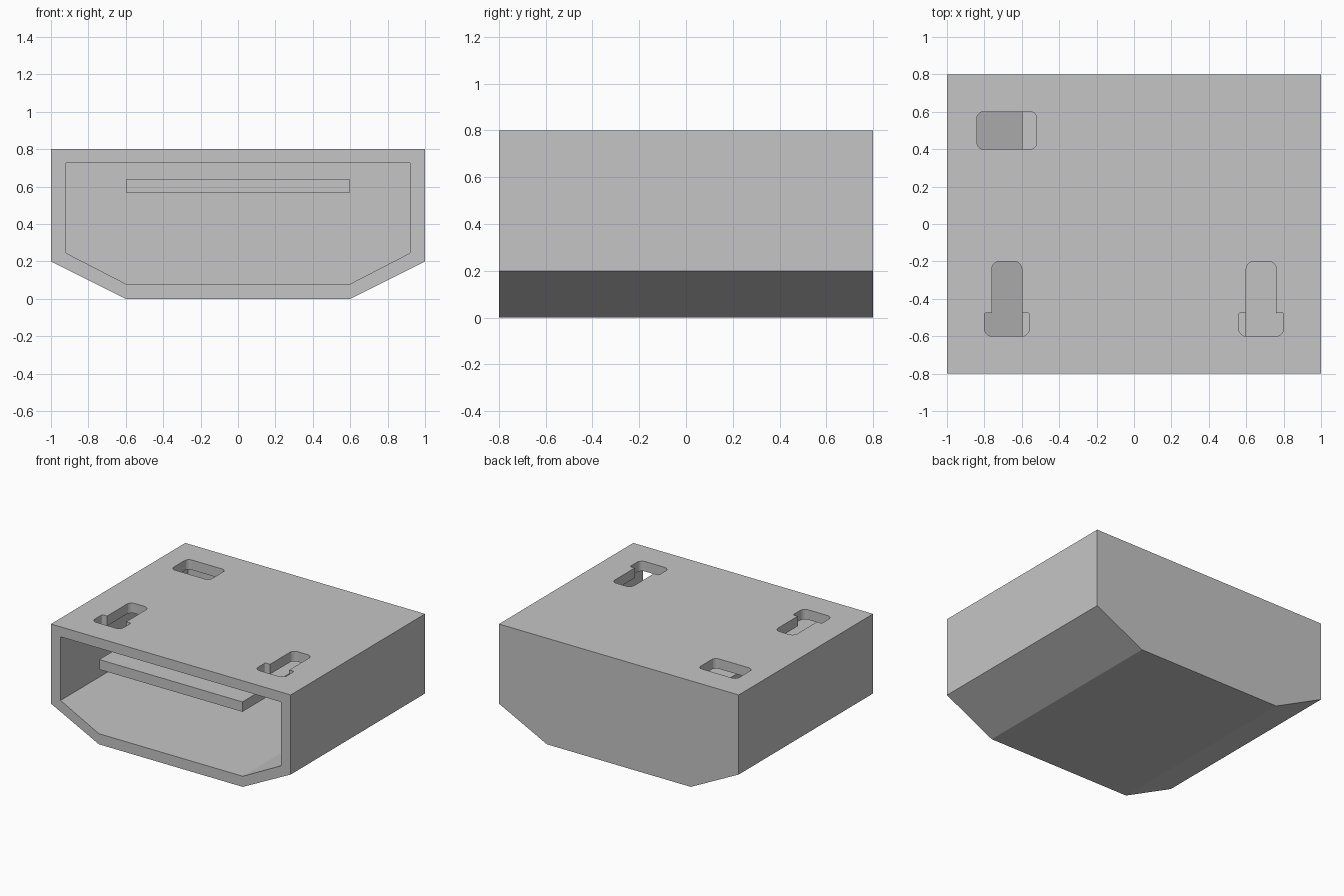
import bpy, bmesh, math
from mathutils import Vector

cube = bpy.data.objects.get("Cube")
if cube:
    bpy.data.objects.remove(cube, do_unlink=True)

grey = bpy.data.materials.new("light_grey")
grey.use_nodes = True
COLOUR = (0.56, 0.56, 0.56, 1)
grey.diffuse_color = COLOUR
grey.node_tree.nodes["Principled BSDF"].inputs["Base Color"].default_value = COLOUR


def prism(name, outline, lo, hi, axis):
    """Extrude a 2D outline along y (outline in x, z) or z (outline in x, y)."""
    bm = bmesh.new()
    place = (lambda a, b: (a, lo, b)) if axis == "y" else (lambda a, b: (a, b, lo))
    face = bm.faces.new([bm.verts.new(place(a, b)) for a, b in outline])
    move = Vector((0, hi - lo, 0)) if axis == "y" else Vector((0, 0, hi - lo))
    made = bmesh.ops.extrude_face_region(bm, geom=[face])["geom"]
    bmesh.ops.translate(bm, vec=move, verts=[v for v in made if isinstance(v, bmesh.types.BMVert)])
    bmesh.ops.recalc_face_normals(bm, faces=bm.faces)
    mesh = bpy.data.meshes.new(name)
    bm.to_mesh(mesh)
    bm.free()
    mesh.materials.append(grey)
    obj = bpy.data.objects.new(name, mesh)
    bpy.context.collection.objects.link(obj)
    return obj


def rounded(corners, steps=5):
    """Outline whose corners (x, y, radius) are right angles with rounding."""
    points = []
    for i, (x, y, r) in enumerate(corners):
        p = Vector((x, y))
        if r == 0:
            points.append((x, y))
            continue
        u = (Vector(corners[i - 1][:2]) - p).normalized()
        v = (Vector(corners[(i + 1) % len(corners)][:2]) - p).normalized()
        for k in range(steps + 1):
            t = math.pi / 2 * k / steps
            points.append(tuple(p + r * (u * (1 - math.sin(t)) + v * (1 - math.cos(t)))))
    return points


def cut(target, cutter):
    cutter.hide_render = True
    mod = target.modifiers.new("cut", "BOOLEAN")
    mod.operation = "DIFFERENCE"
    mod.solver = "EXACT"
    mod.object = cutter
    bpy.context.view_layer.objects.active = target
    bpy.ops.object.modifier_apply(modifier=mod.name)
    bpy.data.objects.remove(cutter, do_unlink=True)


# Housing with chamfered lower sides
housing = prism("housing", [(-1, 0.8), (-1, 0.2), (-0.6, 0), (0.6, 0), (1, 0.2), (1, 0.8)],
                -0.8, 0.8, "y")

# Cavity open at the front, closed at the back
w, top, side, floor = 0.92, 0.725, 0.245, 0.08
cut(housing, prism("cavity_cutter",
                   [(-w, top), (-w, side), (-0.6, floor), (0.6, floor), (w, side), (w, top)],
                   -0.9, 0.72, "y"))

# Rounded slot at the back
slot = [(-0.84, 0.4, 0.035), (-0.52, 0.4, 0.035), (-0.52, 0.6, 0.035), (-0.84, 0.6, 0.035)]
cut(housing, prism("slot_cutter", rounded(slot), 0.68, 0.9, "z"))

# Two T-shaped slots near the front
half = [(0.12, -0.6, 0.04), (0.12, -0.475, 0.01), (0.08, -0.475, 0), (0.08, -0.2, 0.04)]
tee = half + [(-x, y, r) for x, y, r in reversed(half)]
for s in (-1, 1):
    outline = rounded([(x + s * 0.68, y, r) for x, y, r in tee])
    cut(housing, prism("tee_cutter", outline, 0.68, 0.9, "z"))

# Shelf joined to the back wall, flush with the front
prism("shelf", [(-0.597, 0.565), (0.597, 0.565), (0.597, 0.64), (-0.597, 0.64)], -0.8, 0.72, "y")
